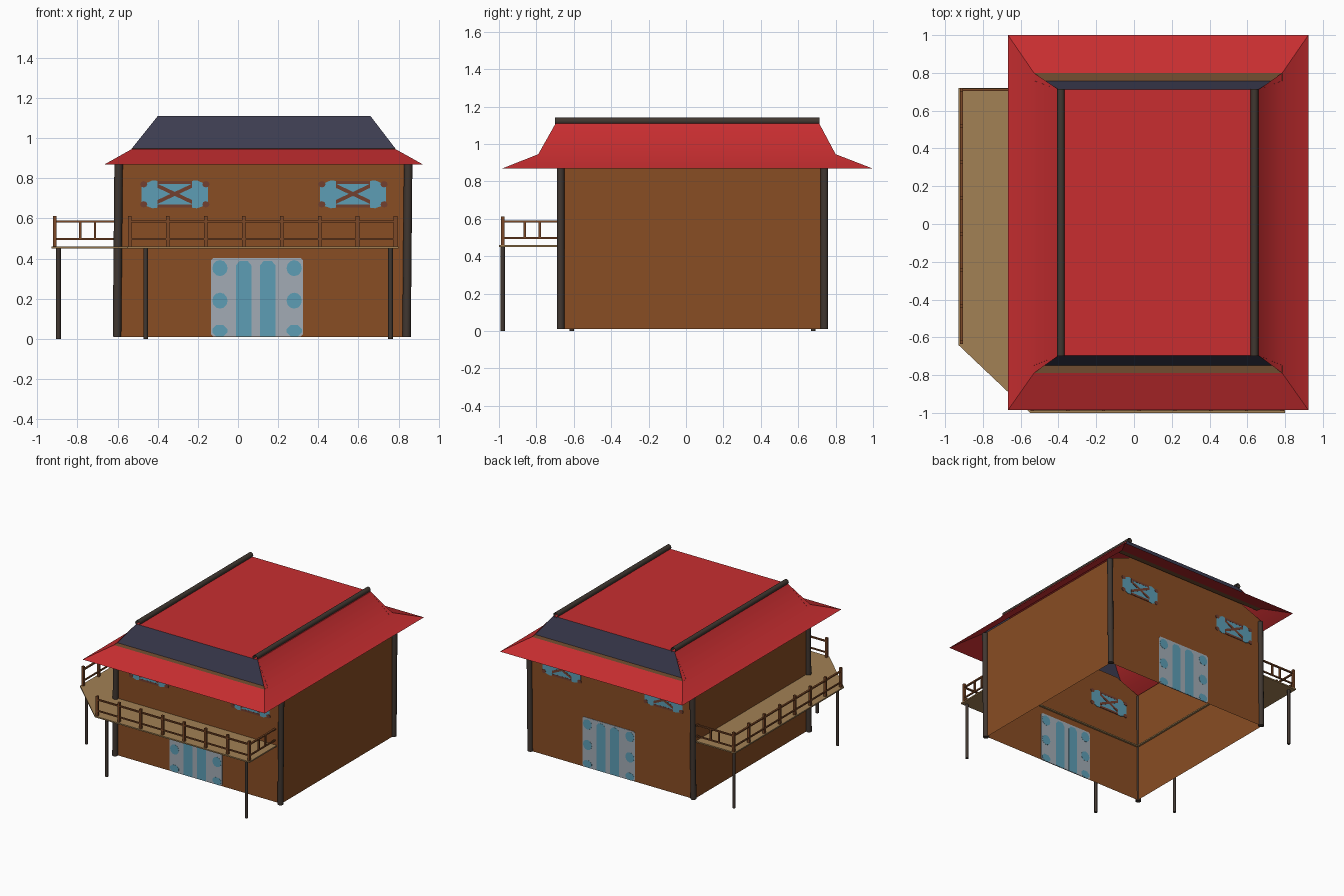
import bpy, bmesh, math
from mathutils import Vector

if "Cube" in bpy.data.objects:
    bpy.data.objects.remove(bpy.data.objects["Cube"])


def material(name, rgb):
    m = bpy.data.materials.new(name)
    m.diffuse_color = (*rgb, 1)
    m.use_nodes = True
    m.node_tree.nodes["Principled BSDF"].inputs["Base Color"].default_value = m.diffuse_color
    return m


RED = material("roof red", (0.58, 0.027, 0.03))
WALL = material("wall brown", (0.25, 0.074, 0.017))
NAVY = material("gable navy", (0.047, 0.047, 0.083))
FLOOR = material("deck tan", (0.36, 0.22, 0.09))
DARK = material("post dark", (0.052, 0.038, 0.03))
RAIL = material("rail brown", (0.20, 0.065, 0.02))
GREY = material("door grey", (0.36, 0.41, 0.46))
BLUE = material("glass blue", (0.11, 0.34, 0.46))
FRAME = material("frame brown", (0.17, 0.05, 0.028))
LEDGE = material("ledge brown", (0.17, 0.075, 0.03))

# House footprint
X0, X1, Y0, Y1 = -0.59, 0.84, -0.66, 0.74


def finish(name, bm, mats):
    me = bpy.data.meshes.new(name)
    bm.to_mesh(me)
    bm.free()
    for m in mats:
        me.materials.append(m)
    ob = bpy.data.objects.new(name, me)
    bpy.context.collection.objects.link(ob)
    return ob


def add_box(bm, a, b):
    """Axis-aligned box between two corners."""
    r = bmesh.ops.create_cube(bm, size=1)
    for v in r["verts"]:
        v.co = Vector([a[i] + (v.co[i] + 0.5) * (b[i] - a[i]) for i in range(3)])


def rod(name, a, b, r, mat, sides=10, caps=True):
    a, b = Vector(a), Vector(b)
    bm = bmesh.new()
    bmesh.ops.create_cone(bm, cap_ends=caps, segments=sides, radius1=r, radius2=r,
                          depth=(b - a).length)
    q = (b - a).to_track_quat("Z", "Y")
    for v in bm.verts:
        v.co = q @ v.co + (a + b) / 2
    for f in bm.faces:
        f.smooth = len(f.verts) == 4
    return finish(name, bm, [mat])


def prism(bm, pts, offset):
    """Closed prism from an outline and an extrusion vector."""
    f = bm.faces.new([bm.verts.new(p) for p in pts])
    ext = bmesh.ops.extrude_face_region(bm, geom=[f], use_keep_orig=True)
    for e in ext["geom"]:
        if isinstance(e, bmesh.types.BMVert):
            e.co += Vector(offset)
    bmesh.ops.recalc_face_normals(bm, faces=bm.faces[:])


# Thin walls, open at the bottom; the end walls rise into the gables
bm = bmesh.new()
outline = [(X0, 0.01), (X1, 0.01), (X1, 0.885), (0.64, 0.965), (-0.39, 0.965), (X0, 0.885)]
rings = [[bm.verts.new((x, y, z)) for x, z in outline] for y in (Y0, Y1)]
bm.faces.new(rings[0])
bm.faces.new(rings[1][::-1])
for i, j in ((1, 2), (5, 0)):
    bm.faces.new([rings[0][j], rings[0][i], rings[1][i], rings[1][j]])
bmesh.ops.recalc_face_normals(bm, faces=bm.faces[:])
finish("walls", bm, [WALL])

# Roof: flared eaves, steep sides, flat top
bm = bmesh.new()
levels = [(-0.667, 0.923, -0.985, 1.0, 0.868), (-0.53, 0.785, -0.79, 0.80, 0.945),
          (-0.40, 0.66, -0.697, 0.712, 1.11)]
loops = [[bm.verts.new(p) for p in ((a, c, z), (b, c, z), (b, d, z), (a, d, z))]
         for a, b, c, d, z in levels]
for lvl in range(2):
    for i in range(4):
        if lvl == 1 and i in (0, 2):
            continue            # gable openings
        j = (i + 1) % 4
        bm.faces.new([loops[lvl][i], loops[lvl][j], loops[lvl + 1][j], loops[lvl + 1][i]])
bm.faces.new(loops[2])
for f in bm.faces:
    f.smooth = True
roof = finish("roof", bm, [RED])
bpy.context.view_layer.objects.active = roof
roof.select_set(True)
bpy.ops.object.shade_smooth_by_angle(angle=math.radians(35))

# Recessed gable panels standing on a flat ledge
for side, yo, yi, yt in (("front", -0.79, -0.748, -0.697), ("back", 0.80, 0.758, 0.712)):
    bm = bmesh.new()
    rows = [[bm.verts.new((x, y, z)) for x in xs] for y, z, xs in
            ((yo, 0.945, (-0.53, 0.785)), (yi, 0.947, (-0.53, 0.785)), (yt, 1.11, (-0.40, 0.66)))]
    for k in range(2):
        v = rows[k] + rows[k + 1][::-1]
        f = bm.faces.new(v if side == "front" else v[::-1])
        f.material_index = k
    finish(side + "_gable", bm, [LEDGE, NAVY])

# Hollow ridge poles
for x in (-0.387, 0.638):
    rod("ridge_pole", (x, -0.70, 1.122), (x, 0.715, 1.122), 0.02, DARK, 12, caps=False)

# Corner posts
for x in (X0, X1 + 0.005):
    for y in (Y0 - 0.01, Y1):
        s = 0.012 if y > 0 else -0.008
        x2 = x + (s if x < 0 else 0)
        rod("corner_post", (x2 - 0.005, y, 0.01), (x2 + 0.003, y, 0.875), 0.021, DARK)

# Balcony deck wrapping the left and front sides
deck = [(-0.93, 0.72), (-0.93, -0.64), (-0.55, -1.0), (0.80, -1.0),
        (0.80, -0.645), (-0.575, -0.645), (-0.575, 0.72)]
bm = bmesh.new()
prism(bm, [(x, y, 0.45) for x, y in deck], (0, 0, 0.01))
finish("balcony_deck", bm, [FLOOR])
for x, y in ((-0.46, -0.98), (0.76, -0.98), (-0.895, -0.61), (-0.895, 0.68)):
    rod("balcony_leg", (x, y, 0), (x, y, 0.45), 0.012, DARK, 8)


def railing(name, a, b, tall, short):
    """Two rails from a to b, tall posts and short balusters at given fractions."""
    bm = bmesh.new()
    a, b = Vector(a), Vector(b)
    for z, w in ((0.497, 0.005), (0.585, 0.007)):
        add_box(bm, (min(a.x, b.x) - w, min(a.y, b.y) - w, z - 0.005),
                (max(a.x, b.x) + w, max(a.y, b.y) + w, z + 0.005))
    for fracs, z0, z1, w in ((tall, 0.46, 0.613, 0.009), (short, 0.497, 0.585, 0.006)):
        for t in fracs:
            p = a.lerp(b, t)
            add_box(bm, (p.x - w, p.y - w, z0), (p.x + w, p.y + w, z1))
    finish(name, bm, [RAIL])


even = [i / 7 for i in range(8)]
railing("front_railing", (-0.54, -0.98), (0.785, -0.98), even, [])
railing("left_railing", (-0.913, 0.71), (-0.913, -0.625), even, [])
railing("right_end_railing", (0.785, -0.98), (0.785, -0.66), [0], [0.37, 0.62])
railing("back_end_railing", (-0.913, 0.71), (-0.595, 0.71), [0], [0.4, 0.63])


# Painted details: thin plates through the wall, seen on both sides
def plate(name, shapes, half, mat, back):
    bm = bmesh.new()
    y = Y1 if back else Y0
    for pts in shapes:
        prism(bm, [((X0 + X1 - u) if back else u, y - half, z) for u, z in pts],
              (0, 2 * half, 0))
    finish(name, bm, [mat])


def disc(cx, cz, rx, rz, n=12):
    return [(cx + rx * math.cos(2 * math.pi * i / n), cz + rz * math.sin(2 * math.pi * i / n))
            for i in range(n)]


def cut_rect(x0, x1, z0, z1, c):
    return [(x0 + c, z0), (x1 - c, z0), (x1, z0 + c), (x1, z1 - c),
            (x1 - c, z1), (x0 + c, z1), (x0, z1 - c), (x0, z0 + c)]


def bar(cx, cz, dx, dz, w):
    return [(cx - dx, cz - dz - w), (cx + dx, cz + dz - w),
            (cx + dx, cz + dz + w), (cx - dx, cz - dz + w)]


for back in (False, True):
    side = "back" if back else "front"
    # Door with two tall panes and a column of round panes on each side
    plate(side + "_door", [cut_rect(-0.135, 0.325, 0.011, 0.403, 0.012)], 0.003, GREY, back)
    panes = [[(x - 0.039, 0.012), (x + 0.039, 0.012), (x + 0.039, 0.365), (x + 0.02, 0.388),
              (x - 0.02, 0.388), (x - 0.039, 0.365)] for x in (0.028, 0.148)]
    panes += [disc(x, z, 0.038, 0.04) for x in (-0.09, 0.28) for z in (0.352, 0.19)]
    panes += [cut_rect(x - 0.038, x + 0.038, 0.012, 0.068, 0.02) for x in (-0.09, 0.28)]
    plate(side + "_door_panes", panes, 0.0042, BLUE, back)
    # Crossed windows
    for cx in (-0.315, 0.573):
        plate(side + "_window", [[(cx - 0.165, 0.67), (cx - 0.11, 0.65), (cx, 0.665),
                                  (cx + 0.11, 0.65), (cx + 0.165, 0.67), (cx + 0.165, 0.765),
                                  (cx + 0.11, 0.79), (cx, 0.775), (cx - 0.11, 0.79),
                                  (cx - 0.165, 0.765)]], 0.003, BLUE, back)
        plate(side + "_window_cross",
              [bar(cx, 0.722, 0.085, 0.04, 0.010)], 0.0042, FRAME, back)
        plate(side + "_window_cross_2",
              [bar(cx, 0.722, 0.085, -0.04, 0.010)], 0.0045, FRAME, back)
        spots = [disc(cx + s * 0.155, z, 0.018, 0.016, 8) for s in (-1, 1) for z in (0.67, 0.77)]
        spots += [bar(cx, z, 0.085, 0, 0.008) for z in (0.661, 0.779)]
        plate(side + "_window_frame", spots, 0.0039, FRAME, back)
